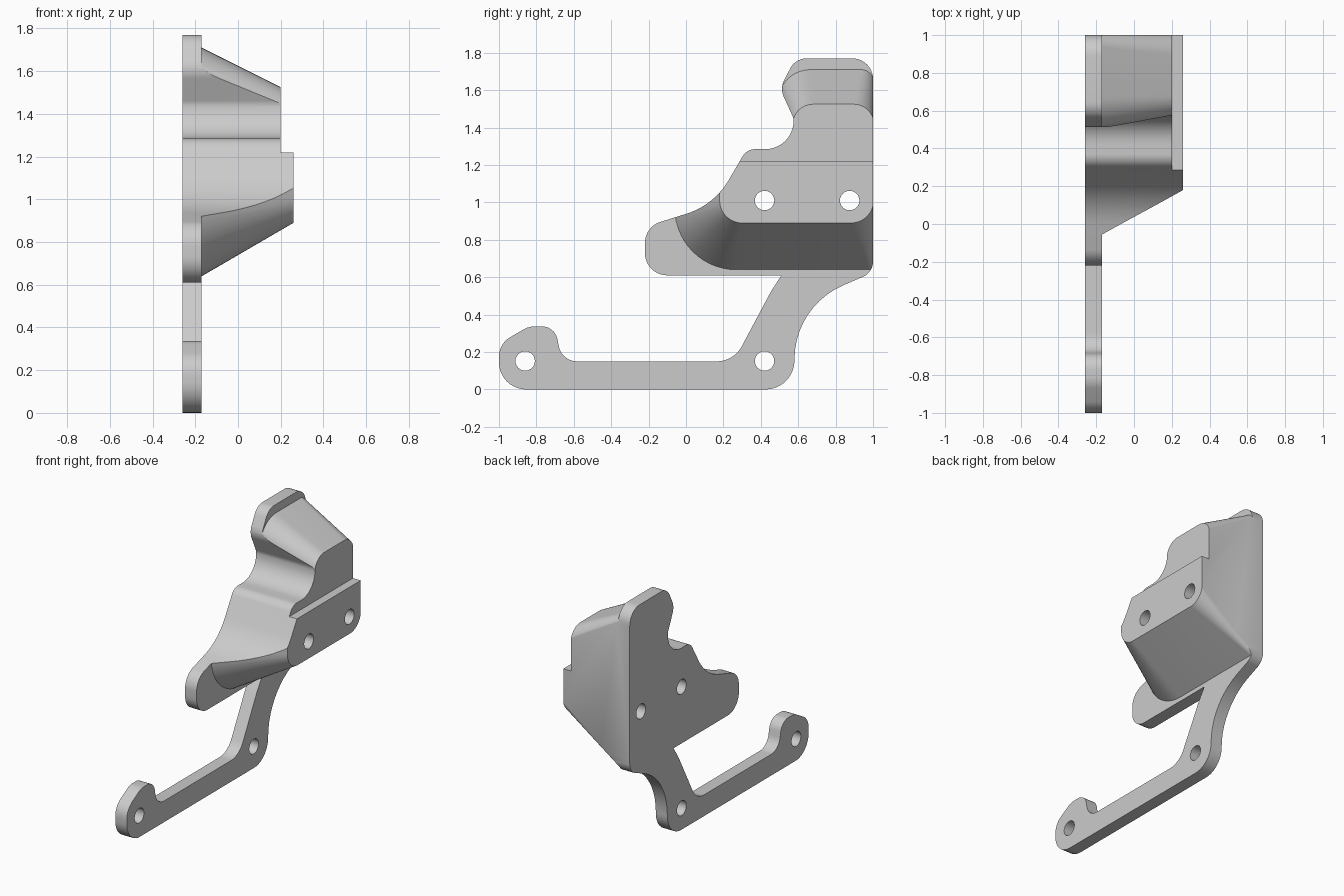
import bpy, bmesh
from math import sin, cos, tan, pi, radians
from mathutils import Vector

if "Cube" in bpy.data.objects:
    bpy.data.objects.remove(bpy.data.objects["Cube"])


def rounded(corners, steps=10):
    """Closed (y, z) outline from corners given as (y, z, fillet radius)."""
    outline = []
    for i, (y, z, r) in enumerate(corners):
        p = Vector((y, z))
        a = (Vector(corners[i - 1][:2]) - p).normalized()
        b = (Vector(corners[(i + 1) % len(corners)][:2]) - p).normalized()
        if r == 0:
            outline.append(p)
            continue
        half = a.angle(b) / 2
        centre = p + (a + b).normalized() * (r / sin(half))
        start = p + a * (r / tan(half)) - centre
        end = p + b * (r / tan(half)) - centre
        turn = start.angle(end)
        for k in range(steps + 1):
            t = turn * k / steps
            outline.append(centre + (start * sin(turn - t) + end * sin(t)) / sin(turn))
    return outline


def arc(y, z, ry, rz, first, last, steps=14):
    """Quarter-ellipse points between two angles in degrees."""
    angles = [radians(first + (last - first) * k / steps) for k in range(steps + 1)]
    return [(y + ry * cos(a), z + rz * sin(a)) for a in angles]


def loft(name, sections):
    """Solid through matching (x, outline) sections."""
    bm = bmesh.new()
    rings = [[bm.verts.new((x, p[0], p[1])) for p in outline] for x, outline in sections]
    for low, high in zip(rings, rings[1:]):
        for i in range(len(low)):
            bm.faces.new((low[i - 1], low[i], high[i], high[i - 1]))
    bm.faces.new(rings[0][::-1])
    bm.faces.new(rings[-1])
    bmesh.ops.recalc_face_normals(bm, faces=bm.faces)
    mesh = bpy.data.meshes.new(name)
    bm.to_mesh(mesh)
    bm.free()
    obj = bpy.data.objects.new(name, mesh)
    bpy.context.collection.objects.link(obj)
    return obj


def combine(target, tool, operation):
    """Apply a boolean and discard the tool."""
    mod = target.modifiers.new(operation, 'BOOLEAN')
    mod.operation, mod.object, mod.solver = operation, tool, 'EXACT'
    bpy.context.view_layer.objects.active = target
    bpy.ops.object.modifier_apply(modifier=mod.name)
    bpy.data.objects.remove(tool)


BACK, FACE = -0.26, -0.17

# Side outline shared by the plate, the arm and the boss
side = rounded([
    (-1, 0, .145), (.58, 0, .155), (.58, .445, .43), (1, .625, .09),
    (1, 1.77, .11), (.585, 1.77, .1), (.502, 1.61, .1), (.575, 1.45, .06),
    (.575, 1.285, .15), (.325, 1.285, .08), (.15, .985, .4), (-.22, .87, .12),
    (-.22, .61, .12), (.51, .61, 0), (.455, .525, .3), (.255, .15, .15),
    (-.665, .15, .1), (-.70, .337, .085), (-.84, .337, .12), (-1, .245, .12)])

# Back slab, later trimmed to the side outline
slab = [(-1.2, -.2), (1.2, -.2), (1.2, 2), (-1.2, 2)]
bracket = loft("mounting_bracket", [(BACK, slab), (FACE, slab)])


# Lower boss, flaring toward the plate with conical corners
def lower_section(left, right):
    y, z, r = left
    v, w, s = right
    return (arc(y, z, r, r, 180, 270) + arc(v, w, s, s, 270, 360)
            + [(v + s, 1.22), (y - r, 1.22)])


base = lower_section((.27, .97, .33), (.98, .663, .023))
tip = lower_section((.30, 1.01, .12), (.883, 1.01, .12))
combine(bracket, loft("lower_boss", [(-.22, base), (FACE, base), (.26, tip)]), 'UNION')


# Upper boss with a sloping top
def upper_section(right, left):
    return (arc(*right, 0, 90) + arc(*left, 90, 180)
            + [(-.1, 1.36), (-.1, 1.1), (right[0] + right[2], 1.1)])


base = upper_section((.936, 1.64, .07, .07), (.67, 1.56, .17, .15))
tip = upper_section((.896, 1.415, .11, .11), (.68, 1.415, .11, .11))
combine(bracket, loft("upper_boss", [(-.21, base), (FACE, base), (.20, tip)]), 'UNION')

# Trim everything to the side outline
combine(bracket, loft("side_trim", [(-.4, side), (.4, side)]), 'INTERSECT')

# Bolt holes
for y, z in [(-.86, .152), (.42, .152), (.42, 1.01), (.875, 1.01)]:
    ring = arc(y, z, .052, .052, 0, 345, 23)
    combine(bracket, loft("hole_cutter", [(-.5, ring), (.5, ring)]), 'DIFFERENCE')

# Grey finish
grey = bpy.data.materials.new("plain_grey")
grey.use_nodes = True
grey.diffuse_color = (.6, .6, .6, 1)
grey.node_tree.nodes["Principled BSDF"].inputs["Base Color"].default_value = (.6, .6, .6, 1)
bracket.data.materials.clear()
bracket.data.materials.append(grey)
for face in bracket.data.polygons:
    face.material_index = 0

# Smooth curved walls, crisp edges
bpy.ops.object.select_all(action='DESELECT')
bracket.select_set(True)
bpy.context.view_layer.objects.active = bracket
bpy.ops.object.shade_smooth_by_angle(angle=radians(25))
